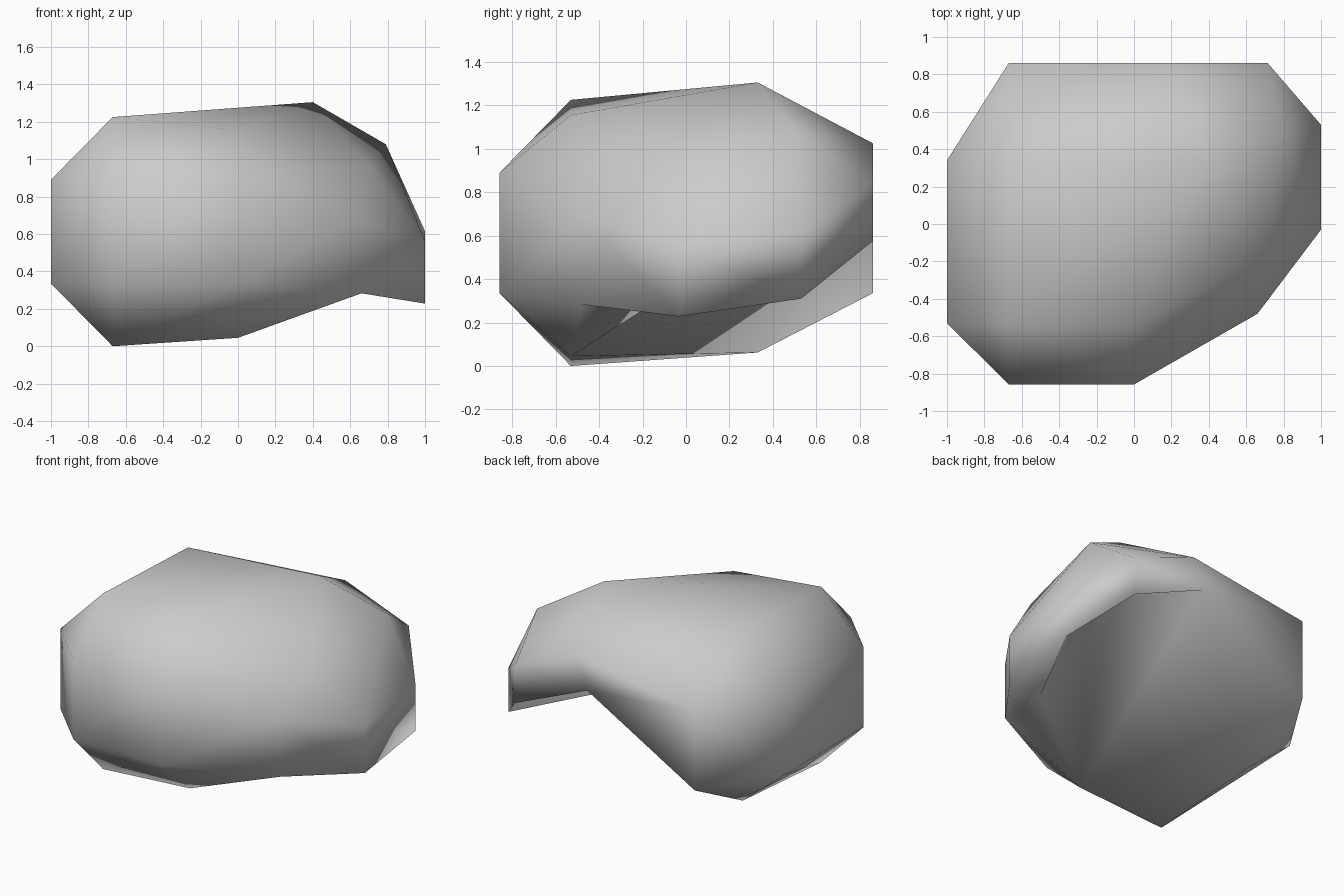
import bpy, bmesh
from math import radians

cube = bpy.data.objects.get("Cube")
if cube:
    bpy.data.objects.remove(cube, do_unlink=True)

stone = bpy.data.materials.new("stone_grey")
stone.use_nodes = True
colour = (0.6, 0.6, 0.6, 1)
stone.diffuse_color = colour
stone.node_tree.nodes["Principled BSDF"].inputs["Base Color"].default_value = colour

# Rim of the hollow underside, in order round the opening
rim = [(0, -.53, .045), (.66, -.48, .283), (1, -.03, .228), (1, .53, .31),
       (.715, .86, .575), (.16, .87, .81), (-.67, .86, .335), (-.67, .33, .062)]
lip_inner = (.66, -.13, .3)
hollow_top = (.5, .4, .84)
hollow_side = (.7, .45, .87)

# Chamfered block: flat sides with upright edges at (x, y) from low z to high z
low, high = .335, .89
skin = [(x, y, z) for z in (low, high) for x, y in
        ((-1, -.53), (-1, .34), (-.67, -.858), (0, -.858))]
skin += [(-.67, .86, high), (-.67, -.53, 0)]
# Upper edge of the overhanging side
skin += [(.66, -.48, .68), (1, -.03, .56), (1, .53, .615), (.715, .86, .84)]
# Crown
skin += [(-.67, -.53, 1.225), (0, -.53, 1.155), (-.63, .35, 1.22),
         (.4, .33, 1.305), (.79, .51, 1.08), (.226, .86, 1.025), (.7, -.18, .97)]

bm = bmesh.new()
rim_verts = [bm.verts.new(p) for p in rim]
for p in skin:
    bm.verts.new(p)
bmesh.ops.convex_hull(bm, input=bm.verts[:])

# Open the underside and flatten the notch into the back
covers = [f for f in bm.faces if all(v in rim_verts for v in f.verts)]
bmesh.ops.delete(bm, geom=covers, context='FACES')
loose = [e for e in bm.edges if not e.link_faces]
bmesh.ops.delete(bm, geom=loose, context='EDGES')
rim_verts[5].co.y = .86
bmesh.ops.dissolve_limit(bm, angle_limit=radians(1), verts=bm.verts[:], edges=bm.edges[:])

# Line the overhanging lip, then the hollow behind it
a, b, c, d, e, f, g, h = rim_verts
lip, top, side = [bm.verts.new(p) for p in (lip_inner, hollow_top, hollow_side)]
for corners in ((a, b, lip), (b, c, lip), (c, d, lip), (a, lip, top),
                (lip, side, top), (lip, d, side), (d, e, side), (e, top, side),
                (e, f, top), (top, f, a), (f, h, a), (f, g, h)):
    bm.faces.new(corners)
bmesh.ops.recalc_face_normals(bm, faces=bm.faces[:])
bmesh.ops.triangulate(bm, faces=[p for p in bm.faces if len(p.verts) > 4],
                      ngon_method='BEAUTY')

mesh = bpy.data.meshes.new("boulder")
bm.to_mesh(mesh)
bm.free()
mesh.materials.append(stone)
for face in mesh.polygons:
    face.use_smooth = True
boulder = bpy.data.objects.new("boulder", mesh)
bpy.context.collection.objects.link(boulder)
